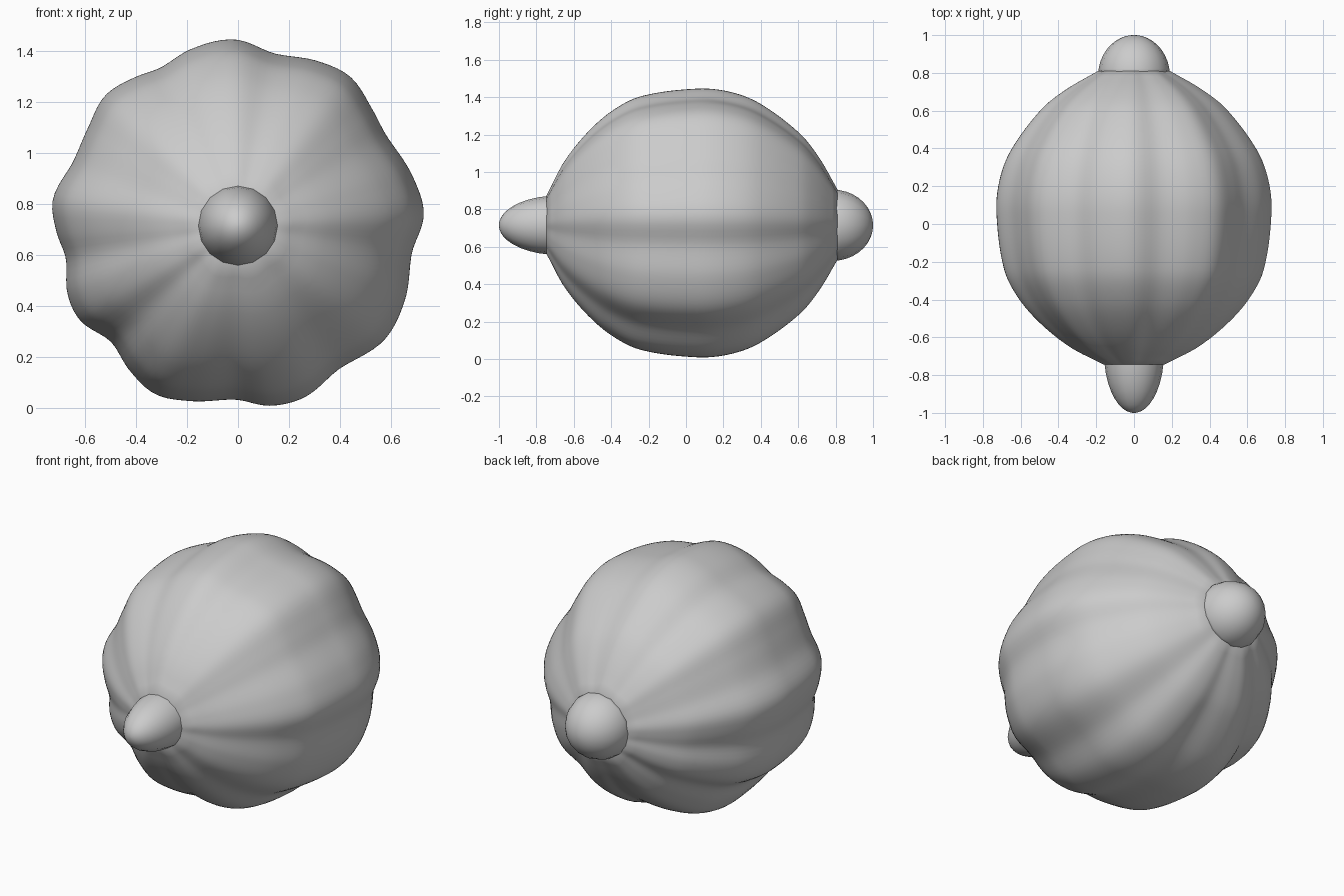
import bpy, bmesh, math

if "Cube" in bpy.data.objects:
    bpy.data.objects.remove(bpy.data.objects["Cube"])

CZ = 0.715  # height of the long axis

def hermite(pts, x):
    # smooth curve through (x, value) points
    for i in range(1, len(pts) - 2):
        if x <= pts[i + 1][0] or i == len(pts) - 3:
            break
    (xa, a), (x0, b), (x1, c), (xd, d) = pts[i - 1:i + 3]
    h = x1 - x0
    t = (x - x0) / h
    m0, m1 = (c - a) / (x1 - xa) * h, (d - b) / (xd - x0) * h
    return ((2*t**3 - 3*t*t + 1) * b + (t**3 - 2*t*t + t) * m0
            + (3*t*t - 2*t**3) * c + (t**3 - t*t) * m1)

def revolve(name, rows, sides, radius):
    # rings along y, closed with a fan at each end
    bm = bmesh.new()
    rings = []
    for y in rows:
        ring = []
        for k in range(sides):
            a = 2 * math.pi * k / sides
            r = radius(y, a)
            ring.append(bm.verts.new((r * math.cos(a), y, CZ + r * math.sin(a))))
        rings.append(ring)
    for p, q in zip(rings, rings[1:]):
        for k in range(sides):
            n = (k + 1) % sides
            bm.faces.new((p[k], p[n], q[n], q[k]))
    bm.faces.new(rings[0])
    bm.faces.new(rings[-1])
    bmesh.ops.recalc_face_normals(bm, faces=bm.faces)
    for f in bm.faces:
        f.smooth = True
    me = bpy.data.meshes.new(name)
    bm.to_mesh(me)
    bm.free()
    ob = bpy.data.objects.new(name, me)
    bpy.context.collection.objects.link(ob)
    return ob

# Length profile of the fruit
profile = [(-0.80, 0.08), (-0.745, 0.16), (-0.66, 0.325), (-0.54, 0.48), (-0.405, 0.602),
           (-0.245, 0.685), (0.06, 0.727), (0.235, 0.71), (0.395, 0.648),
           (0.61, 0.487), (0.715, 0.355), (0.81, 0.19), (0.85, 0.12)]

# Lobed cross-section: degrees, radius
section = [(3.5, .73), (15.6, .712), (30.6, .681), (41, .697), (53, .731), (63.6, .718),
           (78, .69), (91, .73), (105, .716), (116, .69), (124.6, .708), (135.5, .729),
           (147, .702), (159, .694), (172, .733), (182, .712), (191, .687), (201.8, .72),
           (211, .722), (222.3, .675), (233.4, .71), (243.8, .736), (254.7, .713),
           (269, .682), (280, .717), (291, .722), (305.4, .688), (322.3, .728),
           (336.3, .716), (351, .69)]
ext = ([(a - 360, r) for a, r in section[-3:]] + section
       + [(a + 360, r) for a, r in section[:3]])

def body_radius(y, a):
    return hermite(profile, y) * hermite(ext, math.degrees(a)) / 0.727

# Ribbed fruit body
N = 56
revolve("fruit_body", [-0.745 + 1.555 * i / N for i in range(N + 1)], 144, body_radius)

# Rounded nubs at both ends
def nub(name, y0, length, rad):
    rows = [y0 + length * math.sin(math.radians(d)) for d in
            (0, 10, 20, 30, 40, 50, 60, 68, 75, 81, 86, 89.5)]
    revolve(name, rows, 16, lambda y, a: rad * math.sqrt(max(0, 1 - ((y - y0) / length) ** 2)))

nub("front_tip", -0.68, -0.32, 0.159)
nub("back_tip", 0.785, 0.215, 0.19)
